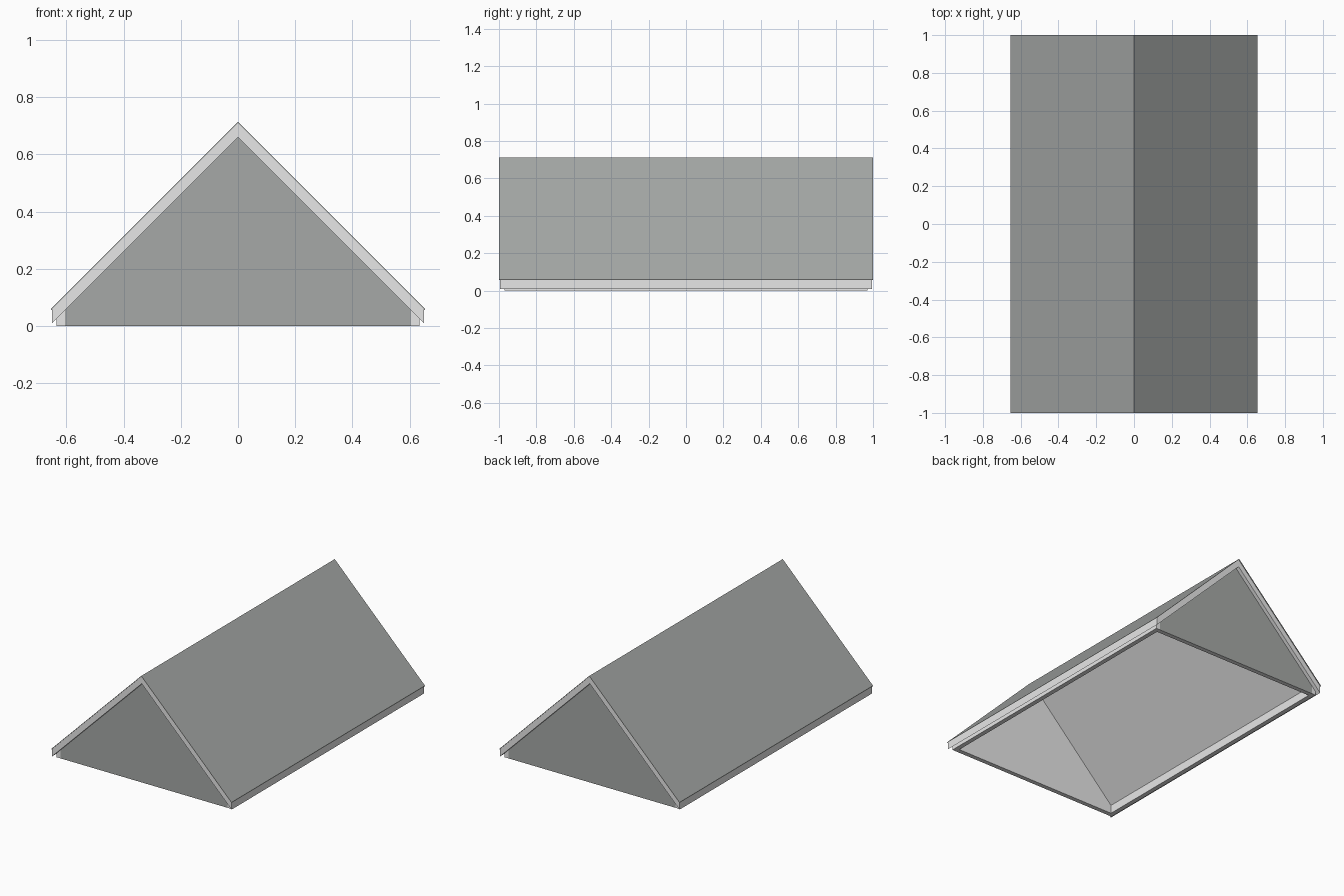
import bpy, bmesh

if "Cube" in bpy.data.objects:
    bpy.data.objects.remove(bpy.data.objects["Cube"])


def material(name, color):
    m = bpy.data.materials.new(name)
    m.diffuse_color = (*color, 1)
    m.use_nodes = True
    m.node_tree.nodes["Principled BSDF"].inputs["Base Color"].default_value = m.diffuse_color
    return m


DARK = material("dark grey", (0.38, 0.395, 0.385))
LIGHT = material("light grey", (0.8, 0.8, 0.8))


def prism(name, profile, y0, y1, dark_rule=None):
    """Extrude an x-z profile along y; faces matching the rule turn dark."""
    bm = bmesh.new()
    face = bm.faces.new([bm.verts.new((x, y0, z)) for x, z in profile])
    ext = bmesh.ops.extrude_face_region(bm, geom=[face])
    moved = [v for v in ext["geom"] if isinstance(v, bmesh.types.BMVert)]
    bmesh.ops.translate(bm, verts=moved, vec=(0, y1 - y0, 0))
    bmesh.ops.recalc_face_normals(bm, faces=bm.faces)
    bm.normal_update()
    for f in bm.faces:
        f.material_index = 1 if dark_rule and dark_rule(f.normal) else 0
    me = bpy.data.meshes.new(name)
    bm.to_mesh(me)
    bm.free()
    me.materials.append(LIGHT)
    me.materials.append(DARK)
    ob = bpy.data.objects.new(name, me)
    bpy.context.collection.objects.link(ob)
    return ob


def chevron(half, top, bottom):
    """45 degree roof section with vertical eave ends."""
    return [(-half, top - half), (0, top), (half, top - half),
            (half, bottom - half), (0, bottom), (-half, bottom - half)]


# Roof slab with light verges and eaves, under a thin dark covering
prism("roof_slab", chevron(0.65, 0.709, 0.66), -0.995, 0.995)
prism("roof_covering", chevron(0.653, 0.713, 0.709), -1, 1,
      lambda n: True)

# Low side walls, their tops following the roof slope
for side, s in (("left", -1), ("right", 1)):
    prism(side + "_wall", [(s * 0.605, 0), (s * 0.635, 0),
                           (s * 0.635, 0.025), (s * 0.605, 0.055)],
          -0.97, 0.97)

# Gable walls, dark on the outside only
gable = [(-0.605, 0), (0.605, 0), (0.605, 0.055), (0, 0.66), (-0.605, 0.055)]
prism("front_gable", gable, -0.97, -0.94, lambda n: n.y < -0.9)
prism("back_gable", gable, 0.94, 0.97, lambda n: n.y > 0.9)
